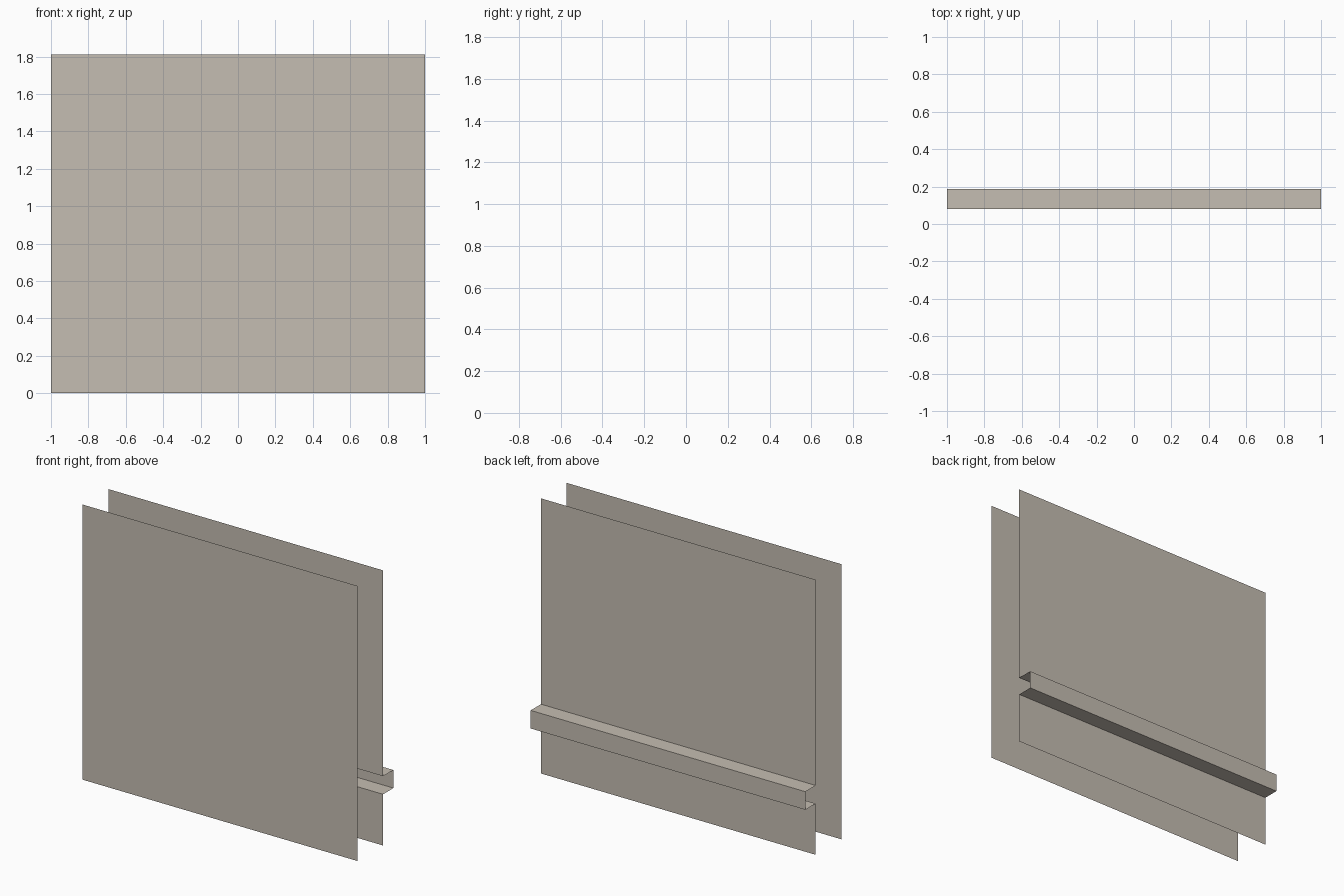
import bpy

if "Cube" in bpy.data.objects:
    bpy.data.objects.remove(bpy.data.objects["Cube"])

W, H = 1.0, 1.81              # half width, height
Y_FRONT, Y_BACK, Y_RAIL = -0.187, 0.08, 0.187
RAIL_LOW, RAIL_HIGH = 0.337, 0.456

mat = bpy.data.materials.new("warm_grey")
mat.diffuse_color = (0.56, 0.51, 0.445, 1.0)
mat.use_nodes = True
mat.node_tree.nodes["Principled BSDF"].inputs["Base Color"].default_value = mat.diffuse_color


def sheet(name, profile):
    """Extrude an open (y, z) profile along x into a thin sheet."""
    verts = [(x, y, z) for y, z in profile for x in (W, -W)]
    faces = [(2 * i, 2 * i + 1, 2 * i + 3, 2 * i + 2)
             for i in range(len(profile) - 1)]
    mesh = bpy.data.meshes.new(name)
    mesh.from_pydata(verts, [], faces)
    mesh.materials.append(mat)
    obj = bpy.data.objects.new(name, mesh)
    bpy.context.collection.objects.link(obj)
    return obj


# Plain front sheet, facing -y
sheet("front_panel", [(Y_FRONT, H), (Y_FRONT, 0)])

# Back sheet, folded outward into an open-ended channel rail
sheet("back_panel_with_rail", [
    (Y_BACK, 0), (Y_BACK, RAIL_LOW), (Y_RAIL, RAIL_LOW),
    (Y_RAIL, RAIL_HIGH), (Y_BACK, RAIL_HIGH), (Y_BACK, H)])
